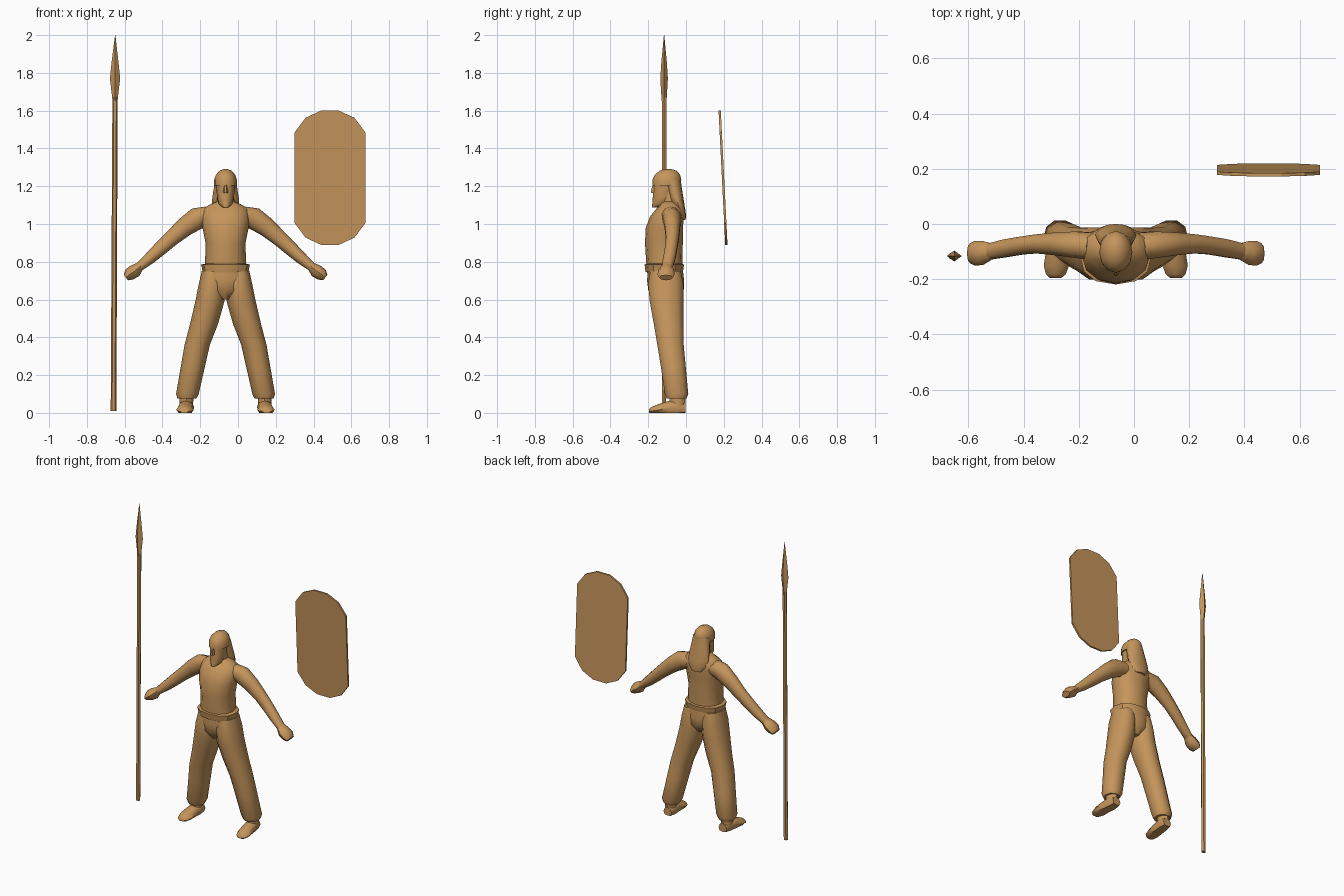
import bpy, bmesh, math
from mathutils import Vector

CX = -0.066  # symmetry line of the figure

mat = bpy.data.materials.new("clay brown")
mat.diffuse_color = (0.56, 0.30, 0.105, 1)


def finish(name, bm, angle=50):
    bmesh.ops.recalc_face_normals(bm, faces=bm.faces)
    me = bpy.data.meshes.new(name)
    bm.to_mesh(me)
    bm.free()
    ob = bpy.data.objects.new(name, me)
    bpy.context.collection.objects.link(ob)
    me.materials.append(mat)
    bpy.ops.object.select_all(action='DESELECT')
    ob.select_set(True)
    bpy.context.view_layer.objects.active = ob
    if angle:
        bpy.ops.object.shade_smooth_by_angle(angle=math.radians(angle))
    return ob


def loft(name, rings, u=(1, 0, 0), v=(0, 1, 0), n=12, power=1.0, angle=50, floor=False):
    """Skin of rings (x, y, z, radius along u, radius along v)."""
    u, v = Vector(u).normalized(), Vector(v).normalized()
    bm = bmesh.new()
    loops = []
    for x, y, z, a, b in rings:
        loop = []
        for i in range(n):
            t = 2 * math.pi * i / n
            c, s = math.cos(t), math.sin(t)
            c = math.copysign(abs(c) ** power, c)
            s = math.copysign(abs(s) ** power, s)
            p = Vector((x, y, z)) + u * a * c + v * b * s
            if floor:
                p.z = max(p.z, 0)
            loop.append(bm.verts.new(p))
        loops.append(loop)
    for l, m in zip(loops, loops[1:]):
        for i in range(n):
            j = (i + 1) % n
            bm.faces.new((l[i], l[j], m[j], m[i]))
    bm.faces.new(loops[0])
    bm.faces.new(loops[-1])
    return finish(name, bm, angle)


# torso with sloping shoulders
loft("torso", [
    (CX, -0.115, 0.74, 0.112, 0.092), (CX, -0.115, 0.80, 0.108, 0.096),
    (CX, -0.117, 0.90, 0.106, 0.100), (CX, -0.115, 0.98, 0.122, 0.098),
    (CX, -0.100, 1.04, 0.128, 0.090), (CX, -0.088, 1.08, 0.122, 0.070),
    (CX, -0.085, 1.105, 0.080, 0.052), (CX, -0.088, 1.12, 0.045, 0.040)],
    power=0.9)

# belt flaring over the hips
loft("belt", [
    (CX, -0.115, 0.745, 0.122, 0.098), (CX, -0.115, 0.765, 0.124, 0.102),
    (CX, -0.115, 0.785, 0.130, 0.104), (CX, -0.115, 0.79, 0.108, 0.092)],
    power=0.85, angle=35)

# seat of the trousers
loft("hips", [
    (CX, -0.110, 0.77, 0.115, 0.092), (CX, -0.108, 0.70, 0.130, 0.098),
    (CX, -0.106, 0.65, 0.110, 0.094), (CX, -0.104, 0.60, 0.035, 0.06)],
    power=0.9)

# neck
loft("neck", [(CX, -0.085, 1.06, 0.05, 0.045), (CX, -0.092, 1.18, 0.043, 0.045)])

# head: pointed chin, jaw, cheeks, brow and crown
loft("head", [
    (CX, -0.155, 1.09, 0.018, 0.022), (CX, -0.135, 1.105, 0.036, 0.042),
    (CX, -0.118, 1.14, 0.044, 0.058), (CX, -0.112, 1.18, 0.048, 0.062),
    (CX, -0.108, 1.215, 0.051, 0.064)])
loft("nose", [
    (CX, -0.172, 1.165, 0.012, 0.016), (CX, -0.172, 1.172, 0.013, 0.017),
    (CX, -0.168, 1.21, 0.006, 0.009)], n=6)
loft("beard", [
    (CX, -0.160, 1.088, 0.015, 0.020), (CX, -0.150, 1.115, 0.030, 0.028),
    (CX, -0.145, 1.142, 0.032, 0.026)], n=8)

# close cap with a brow edge
loft("cap", [
    (CX, -0.103, 1.205, 0.060, 0.074), (CX, -0.101, 1.235, 0.060, 0.076),
    (CX, -0.098, 1.262, 0.050, 0.066), (CX, -0.095, 1.282, 0.032, 0.044),
    (CX, -0.093, 1.291, 0.010, 0.014)])

# cloth hanging behind the head onto the back
loft("head_cloth", [
    (CX, -0.078, 1.235, 0.057, 0.050), (CX, -0.064, 1.19, 0.062, 0.042),
    (CX, -0.052, 1.14, 0.070, 0.038), (CX, -0.038, 1.09, 0.074, 0.032),
    (CX, -0.024, 1.05, 0.062, 0.024), (CX, -0.016, 1.02, 0.034, 0.014)])

for side, s in (("right", -1), ("left", 1)):
    # arm from shoulder to wrist
    loft(side + "_arm", [
        (CX + s * 0.070, -0.082, 1.045, 0.060, 0.052),
        (CX + s * 0.140, -0.075, 1.035, 0.060, 0.050),
        (CX + s * 0.215, -0.072, 0.985, 0.051, 0.043),
        (CX + s * 0.285, -0.072, 0.925, 0.042, 0.036),
        (CX + s * 0.340, -0.078, 0.875, 0.038, 0.034),
        (CX + s * 0.400, -0.088, 0.820, 0.032, 0.034),
        (CX + s * 0.460, -0.100, 0.770, 0.023, 0.031)],
        u=(0.62 * s, 0, 0.78), n=10)
    # closed hand
    loft(side + "_hand", [
        (CX + s * 0.450, -0.100, 0.778, 0.022, 0.030),
        (CX + s * 0.480, -0.105, 0.752, 0.036, 0.043),
        (CX + s * 0.510, -0.106, 0.732, 0.033, 0.045),
        (CX + s * 0.528, -0.106, 0.716, 0.018, 0.036)],
        u=(0.62 * s, 0, 0.78), n=8)
    # wide trouser leg
    loft(side + "_leg", [
        (CX + s * 0.066, -0.108, 0.75, 0.060, 0.085),
        (CX + s * 0.072, -0.107, 0.68, 0.070, 0.098),
        (CX + s * 0.083, -0.103, 0.59, 0.077, 0.093),
        (CX + s * 0.114, -0.092, 0.47, 0.074, 0.082),
        (CX + s * 0.150, -0.082, 0.36, 0.067, 0.073),
        (CX + s * 0.172, -0.068, 0.25, 0.064, 0.069),
        (CX + s * 0.202, -0.050, 0.10, 0.060, 0.065),
        (CX + s * 0.204, -0.050, 0.075, 0.050, 0.054)], n=10, power=0.9)
    # ankle and foot, toes turned out slightly
    loft(side + "_ankle", [
        (CX + s * 0.205, -0.045, 0.13, 0.036, 0.042),
        (CX + s * 0.208, -0.045, 0.02, 0.036, 0.042)], n=8)
    loft(side + "_foot", [
        (CX + s * 0.204, -0.002, 0.025, 0.030, 0.030),
        (CX + s * 0.206, -0.045, 0.030, 0.040, 0.042),
        (CX + s * 0.211, -0.095, 0.025, 0.041, 0.037),
        (CX + s * 0.215, -0.150, 0.015, 0.046, 0.030),
        (CX + s * 0.217, -0.182, 0.010, 0.036, 0.022),
        (CX + s * 0.218, -0.196, 0.008, 0.020, 0.012)],
        v=(0, 0, 1), n=8, floor=True)

# spear shaft and four-sided blade
loft("spear_shaft", [
    (-0.659, -0.116, 0.01, 0.015, 0.013), (-0.651, -0.116, 1.67, 0.014, 0.014)],
    n=6, angle=30)
loft("spear_blade", [
    (-0.651, -0.116, 1.65, 0.013, 0.013), (-0.651, -0.116, 1.77, 0.027, 0.020),
    (-0.651, -0.116, 1.85, 0.019, 0.015), (-0.650, -0.116, 2.0, 0.001, 0.001)],
    n=4, angle=30)

# thin upright shield, tilted slightly
bm = bmesh.new()
quarter = [(0.187, 0.24), (0.130, 0.317), (0.048, 0.355)]
outline = quarter + [(-x, z) for x, z in reversed(quarter)]
outline += [(-x, -z) for x, z in quarter] + [(x, -z) for x, z in reversed(quarter)]
face = bm.faces.new([bm.verts.new((0.487 + x, 0.190 - 0.05 * z, 1.245 + z))
                     for x, z in outline])
back = bmesh.ops.extrude_face_region(bm, geom=[face])["geom"]
bmesh.ops.translate(bm, vec=(0, 0.012, 0),
                    verts=[g for g in back if isinstance(g, bmesh.types.BMVert)])
finish("shield", bm, angle=0)
